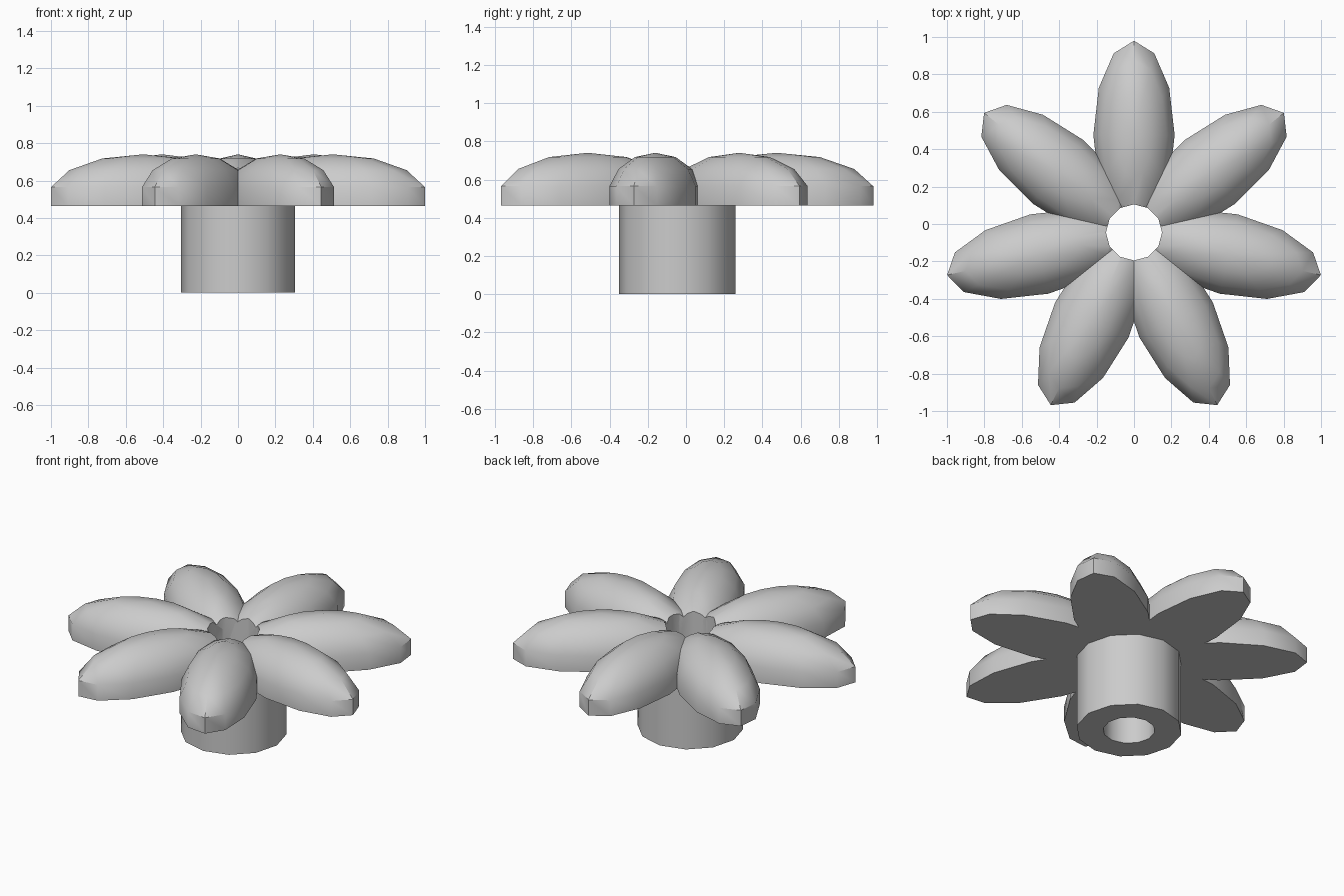
import bpy
import bmesh
from math import pi, radians, sin, cos
from mathutils import Matrix

cube = bpy.data.objects.get("Cube")
if cube:
    bpy.data.objects.remove(cube, do_unlink=True)

CENTRE_Y = -0.045      # hub axis
PETALS = 7
HUB_R, HOLE_R = 0.305, 0.15
SIDES = 12

grey = bpy.data.materials.new("plain_grey")
grey.use_nodes = True
colour = (0.6, 0.6, 0.6, 1)
grey.diffuse_color = colour
grey.node_tree.nodes["Principled BSDF"].inputs["Base Color"].default_value = colour


def add_object(name, bm):
    bmesh.ops.recalc_face_normals(bm, faces=bm.faces)
    mesh = bpy.data.meshes.new(name)
    bm.to_mesh(mesh)
    bm.free()
    mesh.materials.append(grey)
    obj = bpy.data.objects.new(name, mesh)
    obj.location.y = CENTRE_Y
    bpy.context.collection.objects.link(obj)
    return obj


def activate(obj):
    bpy.ops.object.select_all(action="DESELECT")
    obj.select_set(True)
    bpy.context.view_layer.objects.active = obj


def smooth(obj):
    activate(obj)
    bpy.ops.object.shade_smooth_by_angle(angle=radians(40))


# Hub: a thick tube turned from a rectangular profile
bm = bmesh.new()
profile = [(HOLE_R, 0), (HUB_R, 0), (HUB_R, 0.5), (HOLE_R, 0.5)]
rings = [[bm.verts.new((r * cos(a), r * sin(a), z)) for r, z in profile]
         for a in (2 * pi * i / SIDES for i in range(SIDES))]
for i, ring in enumerate(rings):
    after = rings[(i + 1) % SIDES]
    for j in range(4):
        k = (j + 1) % 4
        bm.faces.new((ring[j], after[j], after[k], ring[k]))
smooth(add_object("hub", bm))

# Cutter for the bore through the petals
bm = bmesh.new()
bmesh.ops.create_cone(bm, cap_ends=True, segments=SIDES, radius1=HOLE_R,
                      radius2=HOLE_R, depth=2)
# Match the corners of the hub bore
bm.verts.ensure_lookup_table()
first = bm.verts[0].co
bmesh.ops.rotate(bm, verts=bm.verts,
                 matrix=Matrix.Rotation(-math_angle, 3, "Z")
                 if (math_angle := first.to_2d().angle_signed((1, 0)) * -1) else Matrix.Identity(3))
cutter = add_object("bore_cutter", bm)
cutter.hide_render = True

# Petals: long flat-bottomed domes around the hub
for n in range(PETALS):
    bm = bmesh.new()
    bmesh.ops.create_uvsphere(bm, u_segments=12, v_segments=7, radius=1)
    low = [v for v in bm.verts if v.co.z < -0.3]
    bmesh.ops.delete(bm, geom=low, context="VERTS")
    bmesh.ops.holes_fill(bm, edges=[e for e in bm.edges if e.is_boundary], sides=0)
    shape = (Matrix.Rotation(pi / 2 + 2 * pi * n / PETALS, 4, "Z")
             @ Matrix.Translation((0.52, 0, 0.515))
             @ Matrix.Diagonal((0.518, 0.223, 0.225, 1)))
    bm.transform(shape)
    petal = add_object(f"petal_{n + 1}", bm)
    cut = petal.modifiers.new("bore", "BOOLEAN")
    cut.operation, cut.solver, cut.object = "DIFFERENCE", "EXACT", cutter
    activate(petal)
    bpy.ops.object.modifier_apply(modifier=cut.name)
    smooth(petal)

bpy.data.objects.remove(cutter, do_unlink=True)
